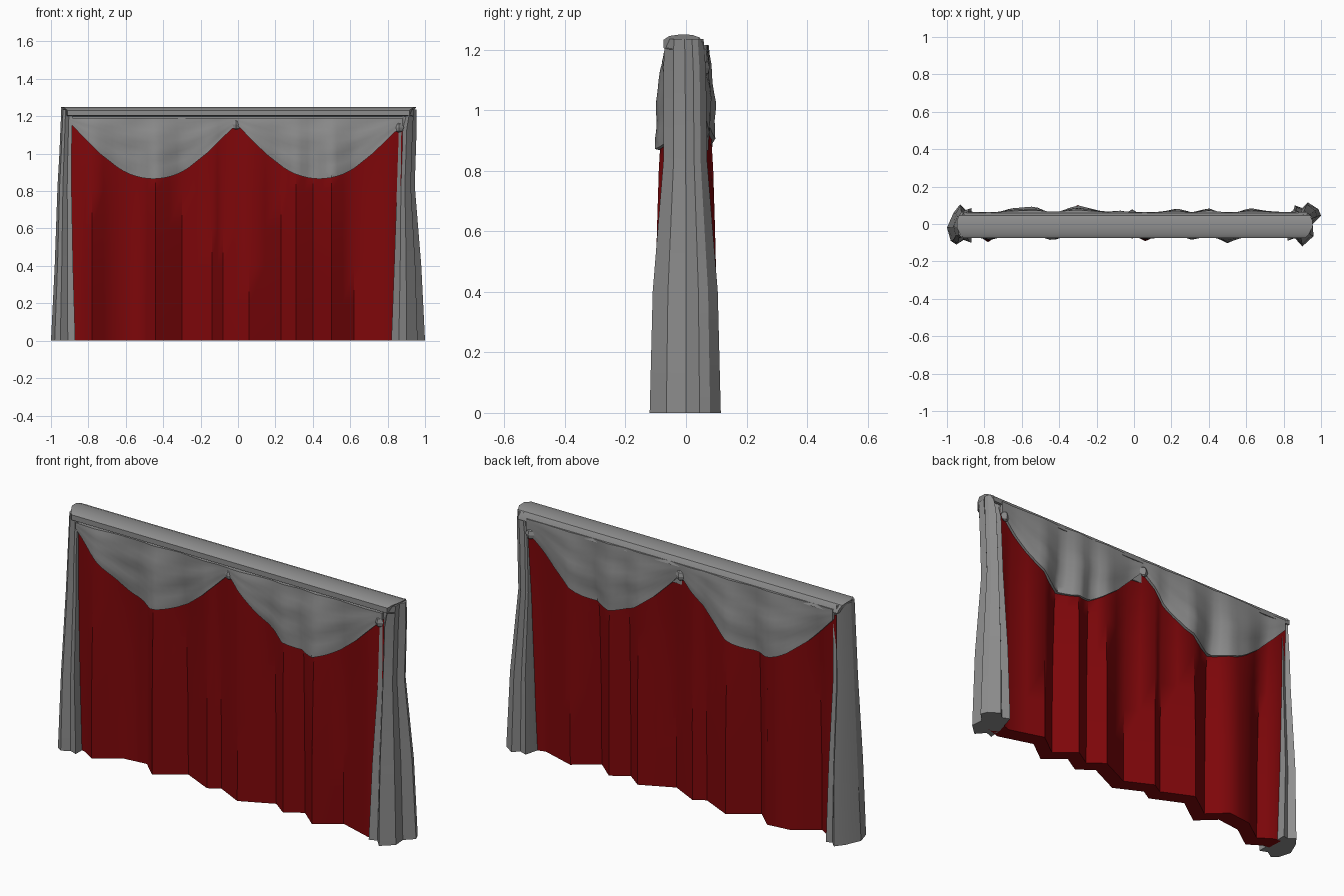
import bpy, math

if "Cube" in bpy.data.objects:
    bpy.data.objects.remove(bpy.data.objects["Cube"])

def colour(name, rgb):
    m = bpy.data.materials.new(name)
    m.diffuse_color = (*rgb, 1)
    m.use_nodes = True
    m.node_tree.nodes["Principled BSDF"].inputs["Base Color"].default_value = m.diffuse_color
    return m


red = colour("red_cloth", (0.21, 0.002, 0.003))
grey = colour("grey_cloth", (0.27, 0.27, 0.27))


def make(name, verts, faces, mat, angle=35):
    me = bpy.data.meshes.new(name)
    me.from_pydata(verts, [], faces)
    me.materials.append(mat)
    ob = bpy.data.objects.new(name, me)
    bpy.context.collection.objects.link(ob)
    bpy.ops.object.select_all(action='DESELECT')
    bpy.context.view_layer.objects.active = ob
    ob.select_set(True)
    bpy.ops.object.mode_set(mode='EDIT')
    bpy.ops.mesh.select_all(action='SELECT')
    bpy.ops.mesh.normals_make_consistent(inside=False)
    bpy.ops.object.mode_set(mode='OBJECT')
    bpy.ops.object.shade_smooth_by_angle(angle=math.radians(angle))
    return ob


def loft(name, rings, mat, angle=35):
    """Closed skin over equal-sized rings, capped at both ends."""
    n = len(rings[0])
    faces = [(r * n + i, r * n + (i + 1) % n, (r + 1) * n + (i + 1) % n, (r + 1) * n + i)
             for r in range(len(rings) - 1) for i in range(n)]
    faces += [tuple(range(n))[::-1], tuple(range((len(rings) - 1) * n, len(rings) * n))]
    return make(name, [p for ring in rings for p in ring], faces, mat, angle)


def lerp(table, t):
    for (a, va), (b, vb) in zip(table, table[1:]):
        if t <= b:
            return va + (vb - va) * (t - a) / (b - a)
    return table[-1][1]


# Cloth folds: sideways offset along x, calmer towards the rail
FOLDS = [(-0.91, 0), (-0.85, -0.01), (-0.78, -0.055), (-0.66, 0.03), (-0.53, 0.045),
         (-0.44, -0.04), (-0.3, 0.06), (-0.14, -0.015), (-0.08, 0.02), (0.06, -0.05),
         (0.23, 0.03), (0.31, -0.03), (0.4, 0.025), (0.5, -0.06), (0.62, 0.03),
         (0.8, -0.025), (0.88, 0)]
CALM = [(0, 1), (0.45, 0.95), (0.8, 0.75), (1.0, 0.5), (1.2, 0.15)]
HALF = [(0, 0.042), (0.8, 0.045), (1.2, 0.052)]


def fold(x, z):
    return lerp(FOLDS, x) * lerp(CALM, z)


# Red curtain: one thick folded body
xs = []
for (a, _), (b, _) in zip(FOLDS, FOLDS[1:]):
    xs += [a, (a + b) / 2]
xs.append(FOLDS[-1][0])
rings = []
for z in (0, 0.2, 0.4, 0.6, 0.8, 0.9, 1.0, 1.1, 1.18):
    h = lerp(HALF, z)
    rings.append([(x, fold(x, z) - h, z) for x in xs] + [(x, fold(x, z) + h, z) for x in xs[::-1]])
loft("curtain", rings, red, 50)

# Valance: two draped swags on the front and on the back, lying on the folds
EDGE = [(0, 1.16), (0.07, 1.095), (0.18, 0.998), (0.3, 0.915), (0.37, 0.885), (0.44, 0.869),
        (0.5, 0.865), (0.56, 0.869), (0.63, 0.885), (0.7, 0.915), (0.82, 1.0), (0.93, 1.095), (1, 1.155)]


def swag(name, xa, xb, side, top):
    nu, nv = 28, 10
    outer, inner = [], []
    for j in range(nv + 1):
        v = j / nv
        for i in range(nu + 1):
            u = i / nu
            x = xa + (xb - xa) * u
            z = top + (lerp(EDGE, u) - top) * v
            belly = math.sin(math.pi * u)
            ripple = math.sin(14 * v + 5 * u + 2 * side) * math.sin(9 * u + 3 * v)
            y = lerp(HALF, z) + 0.014 + 0.008 * belly * math.sin(math.pi * v) + 0.004 * belly * ripple
            outer.append((x, fold(x, z) + side * y, z))
            inner.append((x, fold(x, z) + side * 0.035, z))
    w, n = nu + 1, len(outer)
    faces = []
    for j in range(nv):
        for i in range(nu):
            q = (j * w + i, j * w + i + 1, (j + 1) * w + i + 1, (j + 1) * w + i)
            faces += [q, tuple(n + a for a in q[::-1])]
    rim = ([i for i in range(w)] + [j * w + nu for j in range(1, nv + 1)]
           + [nv * w + i for i in range(nu - 1, -1, -1)] + [j * w for j in range(nv - 1, 0, -1)])
    for a, b in zip(rim, rim[1:] + rim[:1]):
        faces.append((a, n + a, n + b, b))
    make(name, outer + inner, faces, grey, 50)


for side, label, top in ((-1, "front", 1.192), (1, "back", 1.215)):
    swag(label + "_swag_left", -0.895, -0.01, side, top)
    swag(label + "_swag_right", -0.01, 0.88, side, top)
    # Small gathered knots where the swags meet the rail
    for x, z in ((-0.01, 1.155), (0.86, 1.14)):
        bpy.ops.mesh.primitive_uv_sphere_add(segments=4, ring_count=4, radius=0.027,
                                             location=(x, side * 0.062, z))
        knot = bpy.context.object
        knot.name = label + "_knot"
        knot.scale = (1, 0.6, 1)
        knot.data.materials.append(grey)

# Header rail with rounded top and pointed ends, over a recessed core
PROFILE = [(-0.05, 1.2), (-0.075, 1.205), (-0.075, 1.232), (-0.055, 1.245), (-0.02, 1.25),
           (0.02, 1.249), (0.045, 1.24), (0.058, 1.22), (0.064, 1.2)]
loft("header_rail", [[(0.003 + s * (0.953 - 7 * y * y), y, z) for y, z in PROFILE] for s in (-1, 1)], grey)
loft("header_core", [[(x, -0.045, 1.1), (x, 0.045, 1.1), (x, 0.05, 1.21), (x, -0.05, 1.21)]
                     for x in (-0.9, 0.9)], grey)

# Side tails: gathered cloth columns; floor outline is squeezed into each level's box
LEFT = [(-1, -0.02), (-0.98, -0.09), (-0.95, -0.11), (-0.91, -0.085), (-0.87, -0.1),
        (-0.87, 0.085), (-0.9, 0.075), (-0.93, 0.105), (-0.965, 0.06)]
RIGHT = [(1, 0.045), (0.985, 0.08), (0.93, 0.115), (0.9, 0.085), (0.86, 0.1), (0.825, -0.02),
         (0.82, -0.09), (0.86, -0.075), (0.9, -0.12), (0.96, -0.065), (0.955, 0.0)]


def tail(name, outline, levels):
    lo = [min(p[k] for p in outline) for k in (0, 1)]
    hi = [max(p[k] for p in outline) for k in (0, 1)]
    rings = []
    for z, xa, xb, ya, yb in levels:
        rings.append([(xa + (xb - xa) * (x - lo[0]) / (hi[0] - lo[0]),
                       ya + (yb - ya) * (y - lo[1]) / (hi[1] - lo[1]), z) for x, y in outline])
    loft(name, rings, grey, 25)


tail("left_tail", LEFT, [(0, -1, -0.87, -0.11, 0.105), (0.4, -0.98, -0.882, -0.105, 0.1),
                         (0.83, -0.965, -0.89, -0.075, 0.07), (1.0, -0.955, -0.89, -0.075, 0.068),
                         (1.235, -0.945, -0.885, -0.07, 0.058)])
tail("right_tail", RIGHT, [(0, 0.82, 1, -0.12, 0.115), (0.4, 0.835, 0.98, -0.11, 0.105),
                           (0.83, 0.85, 0.945, -0.075, 0.07), (1.13, 0.86, 0.955, -0.075, 0.066),
                           (1.235, 0.89, 0.955, -0.07, 0.058)])
